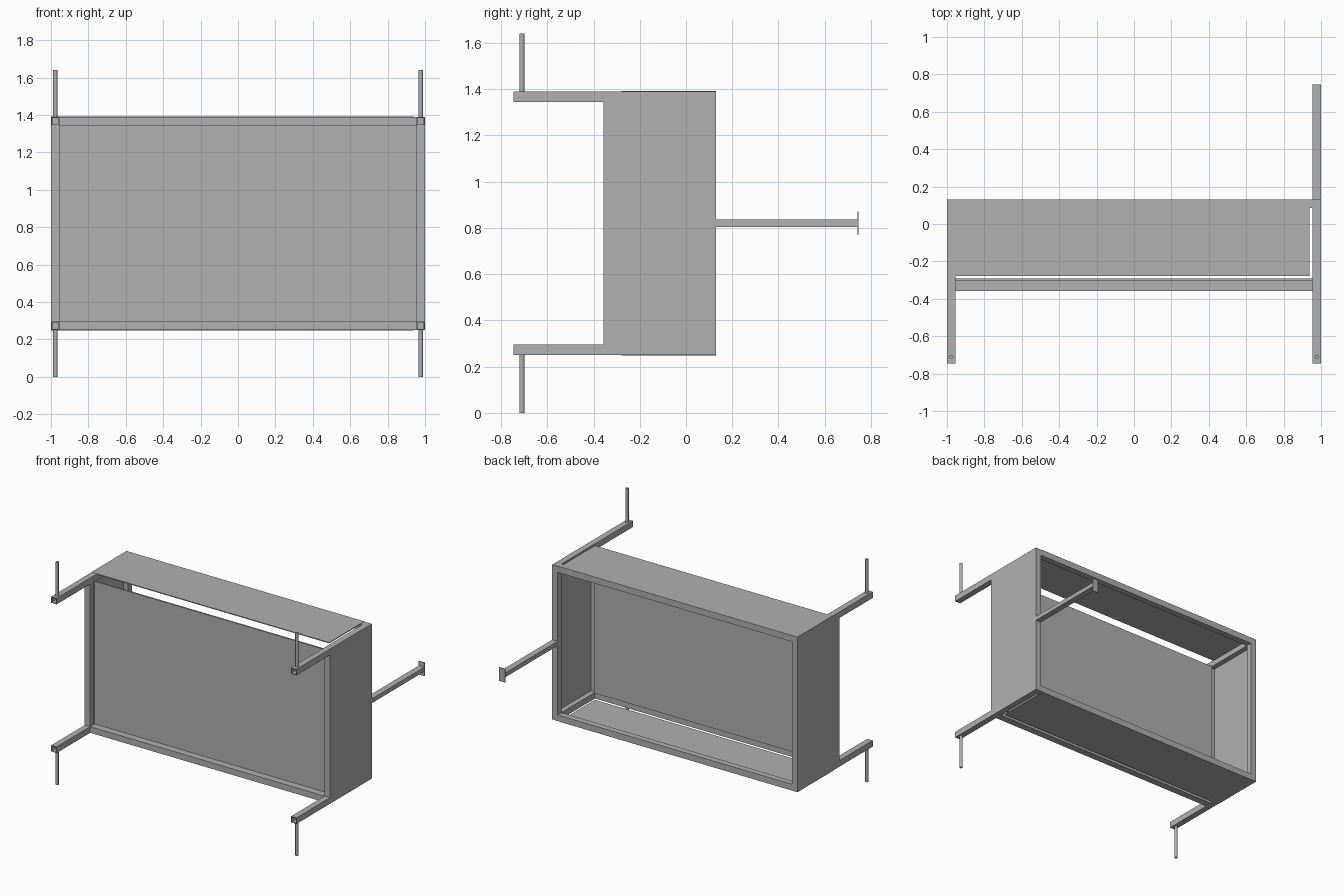
import bpy

default = bpy.data.objects.get("Cube")
if default:
    bpy.data.objects.remove(default, do_unlink=True)

grey = bpy.data.materials.new("plain_grey")
grey.use_nodes = True
colour = (0.44, 0.44, 0.44, 1)
grey.diffuse_color = colour
grey.node_tree.nodes["Principled BSDF"].inputs["Base Color"].default_value = colour


def box(name, x, y, z):
    """Box spanning the given (low, high) ranges."""
    bpy.ops.mesh.primitive_cube_add(size=1, location=[sum(r) / 2 for r in (x, y, z)])
    ob = bpy.context.object
    ob.name = name
    for v in ob.data.vertices:
        v.co = [c * (r[1] - r[0]) for c, r in zip(v.co, (x, y, z))]
    ob.data.materials.append(grey)
    return ob


def open_tube(name, x, y, z):
    """Square tube along y, open at its front end."""
    ob = box(name, x, y, z)
    import bmesh
    bm = bmesh.new()
    bm.from_mesh(ob.data)
    ends = [f for f in bm.faces if f.normal.y < -0.5]
    bmesh.ops.delete(bm, geom=ends, context="FACES_ONLY")
    bm.to_mesh(ob.data)
    bm.free()
    mod = ob.modifiers.new("wall", "SOLIDIFY")
    mod.thickness = 0.007
    mod.offset = -1


def rod(name, x, z):
    """Thin round pin standing on an arm end."""
    bpy.ops.mesh.primitive_cylinder_add(vertices=24, radius=0.011, depth=z[1] - z[0],
                                        location=(x, -0.71, sum(z) / 2))
    ob = bpy.context.object
    ob.name = name
    ob.data.materials.append(grey)
    bpy.ops.object.shade_smooth_by_angle()


BAR = 0.045
low, high = (0.25, 0.25 + BAR), (1.39 - BAR, 1.39)
between = (low[1], high[0])
back = (0.13 - BAR, 0.13)
front = (-0.357, -0.357 + BAR)
inner = (-1 + BAR, 1 - BAR)

# Side frames: arms, posts, pins and flush side sheets
for side, s in (("left", 1), ("right", -1)):
    x = sorted((s * (1 - BAR), s * 0.9995))
    for level, z, pin in (("lower", low, (0, 0.252)), ("upper", high, (1.388, 1.64))):
        open_tube(f"{level}_arm_{side}", x, (-0.747, back[0]), z)
        rod(f"{level}_pin_{side}", s * 0.977, pin)
    box(f"front_post_{side}", x, front, between)
    box(f"back_post_{side}", x, back, (low[0], high[1]))
    box(f"side_sheet_{side}", sorted((s * 0.993, s)), (front[0], 0.13), (low[0], high[1]))

# Cross beams
box("front_lower_beam", inner, (front[0], -0.304), low)
box("back_lower_beam", inner, back, low)
box("back_upper_beam", inner, back, high)

# Thin covering sheets
box("front_sheet", inner, (-0.304, -0.292), between)
box("top_sheet", (-1, 0.938), (-0.278, 0.13), (1.385, 1.3915))
box("bottom_sheet", (-1, 0.938), (-0.278, 0.13), (0.2485, 0.255))

# Back strut with its end plate
box("back_strut", (1 - BAR, 1), (0.13, 0.742), (0.805, 0.837))
box("strut_plate", (0.953, 1), (0.742, 0.747), (0.77, 0.87))
